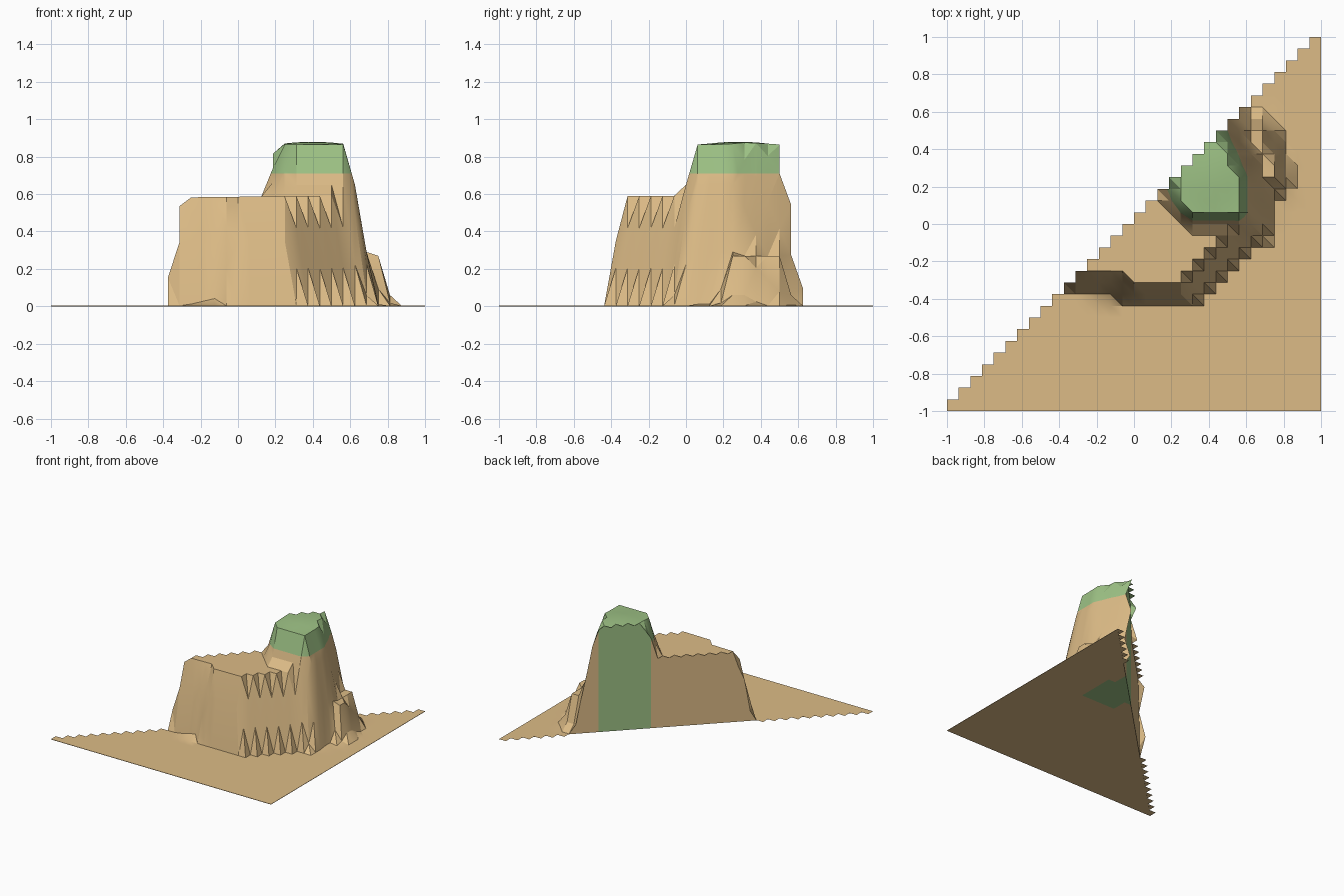
import bpy, bmesh, math
from mathutils import Vector

if "Cube" in bpy.data.objects:
    bpy.data.objects.remove(bpy.data.objects["Cube"])

N = 32                      # cells per side
S = 2.0 / N                 # cell size
GREEN_Z = 0.71              # height where grass starts

# Rim outlines (plan view) of the three raised levels
PLATEAU = [(-.30, -.25), (-.06, -.26), (0, -.3125), (.25, -.3125), (.5625, 0),
           (.5625, .3), (.45, .5), (-.30, .5)]
TOWER = [(.20, .26), (.25, .12), (.3125, .0625), (.5625, .0625), (.5625, .25),
         (.45, .5), (.20, .5)]
LEDGE = [(.56, .25), (.75, .24), (.75, .3125), (.69, .5), (.56, .5)]

# Cliff profiles: (distance outside the rim, height)
PLATEAU_FALL = [(0, .582), (.0625, .35), (.125, 0)]
TOWER_FALL = [(0, .865), (.0625, .64), (.125, .29), (.19, 0)]
LEDGE_FALL = [(0, .27), (.0625, .06), (.09, 0)]


def outside(p, poly):
    """Distance from p to the outline, zero inside it."""
    p, inside, best = Vector(p), False, 9.0
    for k, b in enumerate(poly):
        a, b = Vector(poly[k - 1]), Vector(b)
        if (a.y > p.y) != (b.y > p.y) and \
                p.x < (b.x - a.x) * (p.y - a.y) / (b.y - a.y) + a.x:
            inside = not inside
        t = max(0, min(1, (p - a).dot(b - a) / (b - a).length_squared))
        best = min(best, (p - a - (b - a) * t).length)
    return 0.0 if inside else best


def fall(d, profile):
    for (d0, h0), (d1, h1) in zip(profile, profile[1:]):
        if d <= d1:
            return h0 + (h1 - h0) * (d - d0) / (d1 - d0)
    return 0.0


def pos(i):
    return -1 + i * S


def height(i, j):
    p = (pos(i), pos(j))
    h = max(fall(outside(p, PLATEAU), PLATEAU_FALL),
            fall(outside(p, TOWER), TOWER_FALL),
            fall(outside(p, LEDGE), LEDGE_FALL))
    if h > .85:             # slightly domed tower top
        h += max(0, .015 - .4 * ((p[0] - .4) ** 2 + (p[1] - .28) ** 2))
    elif h > .57:           # plateau rises gently toward the tower
        h += .012 * max(0, min(1, p[0] + .3))
    return max(h, .003)


def material(name, rgb):
    m = bpy.data.materials.new(name)
    m.diffuse_color = (*rgb, 1)
    m.use_nodes = True
    m.node_tree.nodes["Principled BSDF"].inputs["Base Color"].default_value = m.diffuse_color
    return m


MATS = [material("sand", (.72, .50, .24)), material("grass", (.34, .54, .235))]


def finish(bm, name, rule):
    """Colour the faces by a rule on their centre and make the object."""
    for f in bm.faces:
        f.material_index = int(rule(f.calc_center_median()))
    me = bpy.data.meshes.new(name)
    bm.to_mesh(me)
    bm.free()
    ob = bpy.data.objects.new(name, me)
    for m in MATS:
        me.materials.append(m)
    bpy.context.collection.objects.link(ob)
    return ob


# Terrain surface: stepped half of a square grid
bm = bmesh.new()
grid = {}
for i in range(N + 1):
    for j in range(min(i + 1, N) + 1):
        grid[i, j] = bm.verts.new((pos(i), pos(j), height(i, j)))
for i in range(N):
    for j in range(i + 1):
        a, b, c, d = (grid[i, j], grid[i + 1, j], grid[i + 1, j + 1], grid[i, j + 1])
        bm.faces.new((a, b, d))
        bm.faces.new((b, c, d))
bmesh.ops.bisect_plane(bm, geom=bm.verts[:] + bm.edges[:] + bm.faces[:],
                       plane_co=(0, 0, GREEN_Z), plane_no=(0, 0, 1))
terrain = finish(bm, "cliff_terrain", lambda c: c.z > GREEN_Z)
bpy.context.view_layer.objects.active = terrain
terrain.select_set(True)
bpy.ops.object.shade_smooth_by_angle(angle=math.radians(25))

# Flat vertical wall along the diagonal cut
bm = bmesh.new()
pairs = []
for k in range(2 * N + 1):
    t = -1 + k * S / 2
    i = k // 2
    h = (height(i + 1, i) + height(i, i + 1)) / 2 if k % 2 else height(i, i)
    pairs.append((bm.verts.new((t, t, 0)), bm.verts.new((t, t, h))))
for (a, b), (c, d) in zip(pairs, pairs[1:]):
    bm.faces.new((c, a, b, d))
finish(bm, "cut_wall", lambda c: .19 < c.x < .47)

# Underside, with the grass column showing through
bm = bmesh.new()
low = {(i, j): bm.verts.new((pos(i), pos(j), 0))
       for i in range(N + 1) for j in range(i + 1)}
for i in range(N):
    for j in range(i + 1):
        corners = [(i, j), (i + 1, j + 1), (i + 1, j)]
        if j < i:
            corners.insert(1, (i, j + 1))
        bm.faces.new([low[c] for c in corners])
finish(bm, "underside", lambda c: outside((c.x, c.y), TOWER) < .01)

# Thin front and right edges of the base
bm = bmesh.new()
for p, q in (((-1, -1), (1, -1)), ((1, -1), (1, 1))):
    bm.faces.new([bm.verts.new(v) for v in
                  ((*p, 0), (*q, 0), (*q, .003), (*p, .003))])
finish(bm, "base_edge", lambda c: False)
